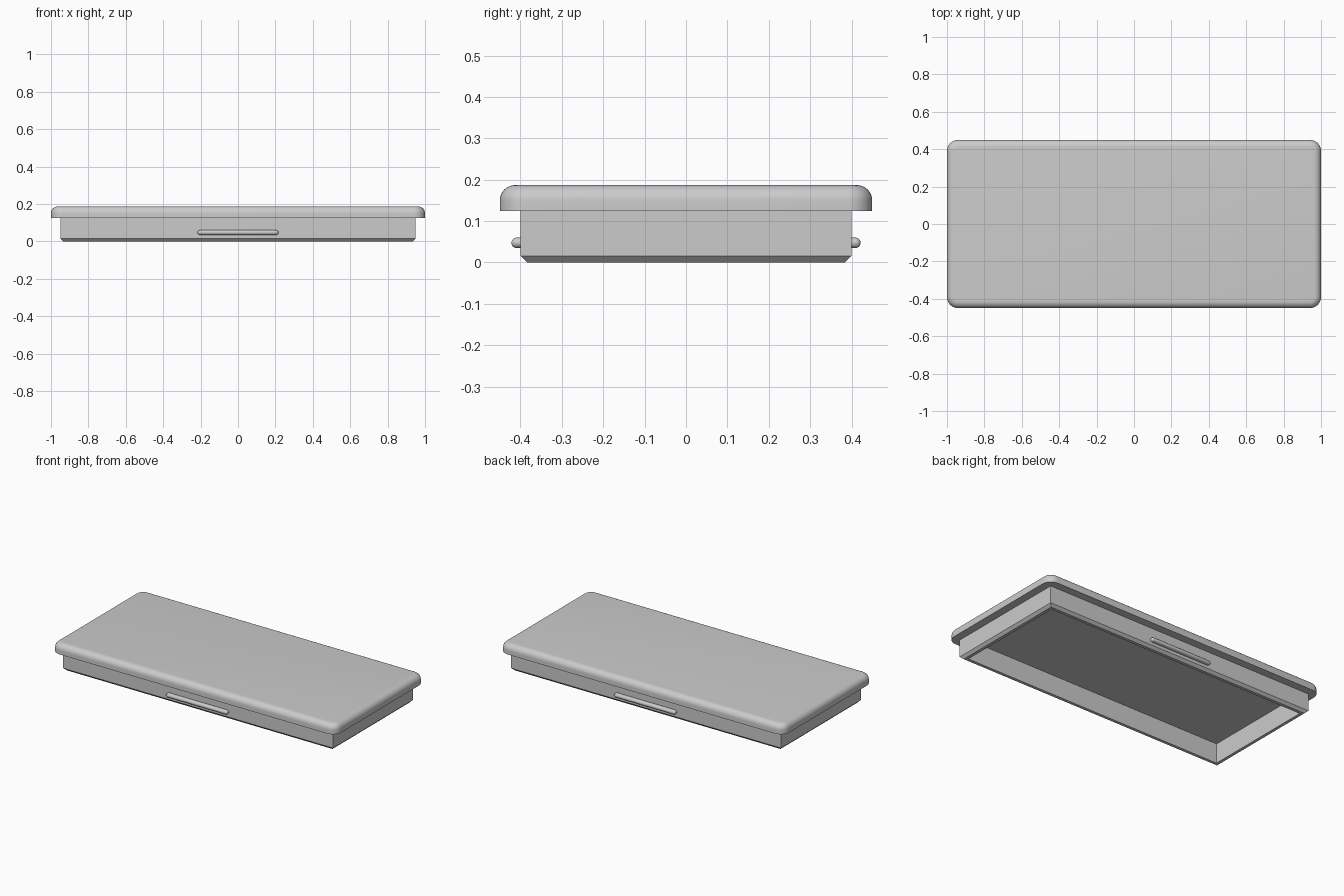
import bpy
import bmesh
import math

if "Cube" in bpy.data.objects:
    bpy.data.objects.remove(bpy.data.objects["Cube"], do_unlink=True)

grey = bpy.data.materials.new("light grey")
grey.use_nodes = True
grey.diffuse_color = (0.6, 0.6, 0.6, 1)
grey.node_tree.nodes["Principled BSDF"].inputs["Base Color"].default_value = (0.6, 0.6, 0.6, 1)

LID_BASE, LID_TOP = 0.125, 0.187


def box(bm, x, y, z0, z1):
    """Add a box centred in x and y, given half sizes and a height range."""
    verts = bmesh.ops.create_cube(bm, size=1)["verts"]
    for v in verts:
        v.co = (v.co.x * 2 * x, v.co.y * 2 * y, z0 if v.co.z < 0 else z1)


def bevel(bm, edges, width, segments):
    bmesh.ops.bevel(bm, geom=edges, offset=width, segments=segments,
                    profile=0.5, affect='EDGES')


def flat_edges(bm, z):
    return [e for e in bm.edges if all(abs(v.co.z - z) < 1e-5 for v in e.verts)]


def finish(bm, name, smooth):
    bmesh.ops.recalc_face_normals(bm, faces=bm.faces)
    mesh = bpy.data.meshes.new(name)
    bm.to_mesh(mesh)
    bm.free()
    mesh.materials.append(grey)
    obj = bpy.data.objects.new(name, mesh)
    bpy.context.collection.objects.link(obj)
    if smooth:
        bpy.ops.object.select_all(action='DESELECT')
        obj.select_set(True)
        bpy.context.view_layer.objects.active = obj
        bpy.ops.object.shade_smooth_by_angle(angle=math.radians(35))
    return obj


# Top plate: rounded corners, then a rounded upper rim
bm = bmesh.new()
box(bm, 1.0, 0.45, LID_BASE, LID_TOP)
uprights = [e for e in bm.edges if abs(e.verts[0].co.z - e.verts[1].co.z) > 0.01]
bevel(bm, uprights, 0.06, 10)
bevel(bm, flat_edges(bm, LID_TOP), 0.037, 8)
finish(bm, "top_plate", True)

# Skirt: an open frame swept from chamfered wall rings
bm = bmesh.new()
rings = []
for inset, z in ((0, LID_BASE), (0, 0.016), (0.016, 0), (0.035, 0), (0.035, LID_BASE)):
    x, y = 0.95 - inset, 0.40 - inset
    rings.append([bm.verts.new((sx * x, sy * y, z))
                  for sx, sy in ((-1, -1), (1, -1), (1, 1), (-1, 1))])
for lower, upper in zip(rings, rings[1:]):
    for i in range(4):
        j = (i + 1) % 4
        bm.faces.new((lower[i], lower[j], upper[j], upper[i]))
finish(bm, "skirt", False)

# Rounded latch ridges on the front and back of the skirt
for name, side in (("front_ridge", -1), ("back_ridge", 1)):
    bm = bmesh.new()
    box(bm, 0.216, 0.02, 0.035, 0.06)
    bevel(bm, list(bm.edges), 0.0123, 6)
    ridge = finish(bm, name, True)
    ridge.location.y = side * 0.402
